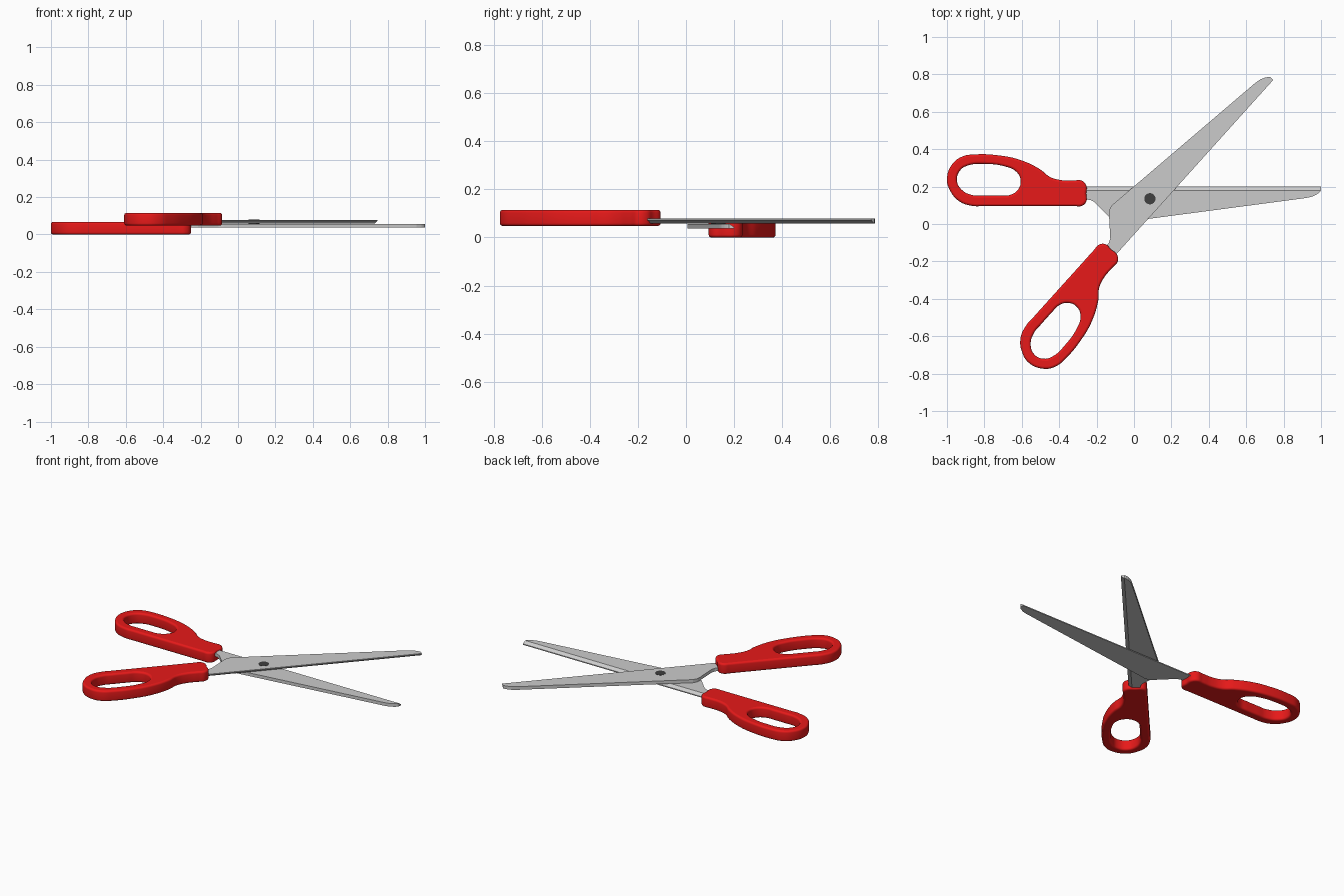
import bpy, bmesh
from math import radians
from mathutils import Matrix, Vector

if "Cube" in bpy.data.objects:
    bpy.data.objects.remove(bpy.data.objects["Cube"])

PIVOT = Vector((0.085, 0.135, 0.0575))
# second half = first half flipped over and swung open about the rivet
FLIP = (Matrix.Translation(PIVOT) @ Matrix.Rotation(radians(48), 4, 'Z')
        @ Matrix.Rotation(radians(180), 4, 'X') @ Matrix.Translation(-PIVOT))


def material(name, rgb):
    m = bpy.data.materials.new(name)
    m.diffuse_color = (*rgb, 1)
    m.use_nodes = True
    m.node_tree.nodes["Principled BSDF"].inputs["Base Color"].default_value = m.diffuse_color
    return m


def add(name, mesh, matrix=None):
    ob = bpy.data.objects.new(name, mesh)
    bpy.context.collection.objects.link(ob)
    if matrix:
        ob.matrix_world = matrix
    return ob


def blade_mesh():
    # stations along the blade: x, y of the lower edge; upper edge is straight
    stations = [(-0.32, 0.13), (-0.262, 0.131), (-0.235, 0.129), (-0.215, 0.12),
                (-0.125, 0.03), (-0.105, 0.014), (-0.078, 0.007), (0.92, 0.139),
                (0.955, 0.147), (0.98, 0.16), (0.993, 0.171), (0.999, 0.179)]
    lo, hi, edge, ground = 0.037, 0.057, 0.2, 0.18
    bm = bmesh.new()
    rings = [[bm.verts.new((x, y, z)) for y, z in
              ((yl, lo), (edge, lo), (edge, lo + 0.006), (ground, hi), (yl, hi))]
             for x, yl in stations]
    for a, b in zip(rings, rings[1:]):
        for i in range(5):
            j = (i + 1) % 5
            bm.faces.new((a[i], a[j], b[j], b[i]))
    bm.faces.new(rings[0])
    bm.faces.new(rings[-1])
    bmesh.ops.recalc_face_normals(bm, faces=bm.faces)
    me = bpy.data.meshes.new("blade")
    bm.to_mesh(me)
    bm.free()
    return me


def grip_object(name, loops, z, half, bevel):
    # flat curve with a finger hole, extruded with rounded rims
    cu = bpy.data.curves.new(name, 'CURVE')
    cu.dimensions = '2D'
    cu.fill_mode = 'BOTH'
    cu.resolution_u = 6
    cu.extrude = half - bevel
    cu.bevel_depth = bevel
    cu.offset = -bevel
    cu.bevel_resolution = 3
    for pts in loops:
        sp = cu.splines.new('BEZIER')
        sp.bezier_points.add(len(pts) - 1)
        sp.use_cyclic_u = True
        for bp, (x, y) in zip(sp.bezier_points, pts):
            bp.co = (x, y, 0)
        for bp in sp.bezier_points:
            bp.handle_left_type = bp.handle_right_type = 'AUTO'
    ob = add(name, cu)
    bpy.context.view_layer.objects.active = ob
    ob.select_set(True)
    bpy.ops.object.convert(target='MESH')
    ob = bpy.context.object
    ob.data.transform(Matrix.Translation((0, 0, z)))
    bpy.ops.object.shade_smooth_by_angle(angle=radians(35))
    return ob


# blades
blade = blade_mesh()
add("lower_blade", blade)
add("upper_blade", blade, FLIP)

# grips
outer = [(-0.255, 0.12), (-0.255, 0.163), (-0.255, 0.205), (-0.28, 0.232), (-0.32, 0.233),
         (-0.385, 0.234), (-0.45, 0.252), (-0.503, 0.293), (-0.61, 0.343), (-0.717, 0.366),
         (-0.85, 0.372), (-0.92, 0.36), (-0.973, 0.318), (-1.0, 0.24), (-0.983, 0.178),
         (-0.935, 0.122), (-0.865, 0.097), (-0.8, 0.096), (-0.6, 0.096), (-0.4, 0.096),
         (-0.32, 0.096), (-0.28, 0.097)]
hole = [(-0.947, 0.233), (-0.93, 0.286), (-0.888, 0.313), (-0.797, 0.321), (-0.69, 0.308),
        (-0.631, 0.281), (-0.606, 0.233), (-0.62, 0.184), (-0.663, 0.155), (-0.72, 0.152),
        (-0.80, 0.152), (-0.861, 0.154), (-0.92, 0.182)]
grip = grip_object("lower_grip", (outer, hole), 0.0335, 0.0335, 0.012)
grip.data.materials.clear()
grip.data.materials.append(material("red_plastic", (0.8, 0.01, 0.01)))
add("upper_grip", grip.data, FLIP)

# rivet
bpy.ops.mesh.primitive_cylinder_add(vertices=32, radius=0.03, depth=0.035,
                                    location=(PIVOT.x, PIVOT.y, 0.062))
rivet = bpy.context.object
rivet.name = "rivet"
rivet.data.materials.append(material("dark_steel", (0.05, 0.05, 0.05)))
bpy.ops.object.shade_smooth_by_angle(angle=radians(35))
